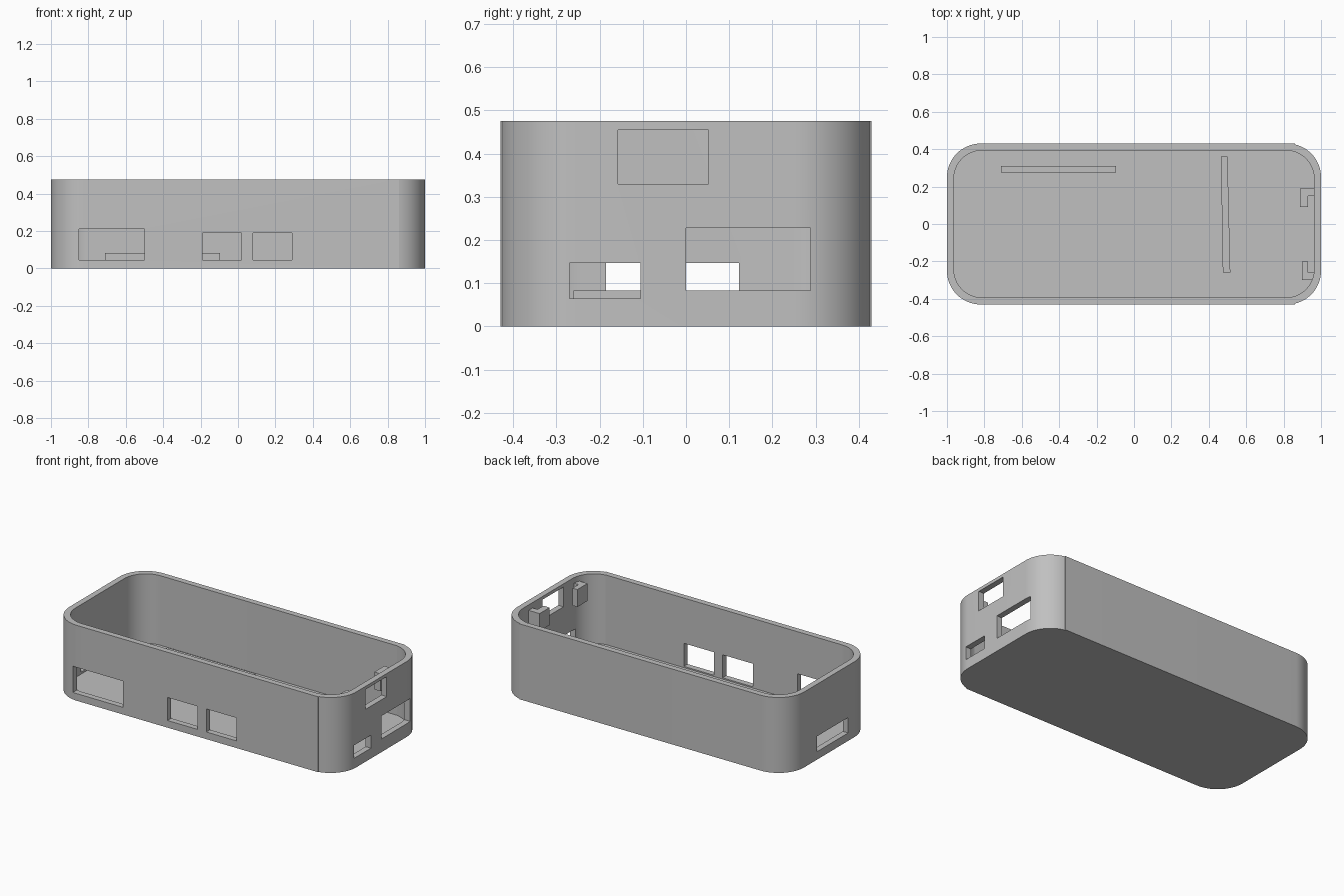
import bpy, bmesh, math

cube = bpy.data.objects.get("Cube")
if cube:
    bpy.data.objects.remove(cube, do_unlink=True)

grey = bpy.data.materials.new("plain_grey")
grey.use_nodes = True
COLOUR = (0.53, 0.53, 0.53, 1)
grey.diffuse_color = COLOUR
grey.node_tree.nodes["Principled BSDF"].inputs["Base Color"].default_value = COLOUR


def prism(name, outline, z0, z1):
    """Extrude a closed outline between two heights."""
    bm = bmesh.new()
    face = bm.faces.new([bm.verts.new((x, y, z0)) for x, y in outline])
    top = bmesh.ops.extrude_face_region(bm, geom=[face])["geom"]
    verts = [v for v in top if isinstance(v, bmesh.types.BMVert)]
    bmesh.ops.translate(bm, verts=verts, vec=(0, 0, z1 - z0))
    bmesh.ops.recalc_face_normals(bm, faces=bm.faces)
    mesh = bpy.data.meshes.new(name)
    bm.to_mesh(mesh)
    bm.free()
    mesh.materials.append(grey)
    obj = bpy.data.objects.new(name, mesh)
    bpy.context.collection.objects.link(obj)
    return obj


def block(name, x0, x1, y0, y1, z0, z1):
    return prism(name, [(x0, y0), (x1, y0), (x1, y1), (x0, y1)], z0, z1)


def rounded(hx, hy, r, step_x, steps=16):
    """Rounded rectangle; the long walls overrun the +x corners a little."""
    half = []
    cx, cy = hx - r, hy - r
    start = math.acos((step_x - cx) / r)
    for i in range(steps + 1):
        a = start * i / steps
        half.append((cx + r * math.cos(a), cy + r * math.sin(a)))
    half.append((step_x, hy))
    for i in range(steps + 1):
        a = math.pi / 2 * (1 + i / steps)
        half.append((-cx + r * math.cos(a), cy + r * math.sin(a)))
    return half + [(x, -y) for x, y in reversed(half)]


def cut(target, cutter):
    cutter.hide_render = True
    mod = target.modifiers.new("cut", "BOOLEAN")
    mod.operation = "DIFFERENCE"
    mod.solver = "EXACT"
    mod.object = cutter
    bpy.context.view_layer.objects.active = target
    bpy.ops.object.modifier_apply(modifier=mod.name)
    bpy.data.objects.remove(cutter, do_unlink=True)


# Open tray with a thin floor
HEIGHT, FLOOR = 0.475, 0.037
case = prism("case_shell", rounded(1.0, 0.43, 0.18, 0.86), 0, HEIGHT)
cut(case, prism("cavity", rounded(0.963, 0.393, 0.15, 0.835), FLOOR, HEIGHT + 0.1))

# Port openings in the front wall: x0, x1, z0, z1
for x0, x1, z0, z1 in [(-0.85, -0.5, 0.045, 0.21),
                       (-0.19, 0.02, 0.045, 0.19),
                       (0.08, 0.29, 0.045, 0.19)]:
    cut(case, block("front_port", x0, x1, -0.5, -0.33, z0, z1))

# Port openings in the end walls: side, y0, y1, z0, z1
for side, y0, y1, z0, z1 in [(1, -0.27, -0.105, 0.065, 0.147),
                             (1, 0.0, 0.288, 0.083, 0.228),
                             (1, -0.157, 0.052, 0.33, 0.455),
                             (-1, -0.185, 0.123, 0.05, 0.147)]:
    cut(case, block("end_port", side - 0.09, side + 0.09, y0, y1, z0, z1))

bpy.ops.object.select_all(action="DESELECT")
case.select_set(True)
bpy.context.view_layer.objects.active = case
bpy.ops.object.shade_smooth_by_angle(angle=math.radians(25))

# Low locating ribs on the floor
block("long_rib", -0.71, -0.095, 0.275, 0.31, FLOOR - 0.01, 0.083)
prism("cross_rib", [(0.475, -0.26), (0.515, -0.26), (0.5, 0.36), (0.465, 0.36)],
      FLOOR - 0.01, 0.083)


# Hooked clips either side of the upper end opening
def clip(name, x_in, y_near, y_far):
    slot = y_near + (y_far - y_near) * 0.6
    prism(name, [(x_in, y_near), (0.93, y_near), (0.93, slot),
                 (0.97, slot), (0.97, y_far), (x_in, y_far)], 0.33, 0.44)


clip("clip_back", 0.887, 0.09, 0.19)
clip("clip_front", 0.897, -0.2, -0.3)
